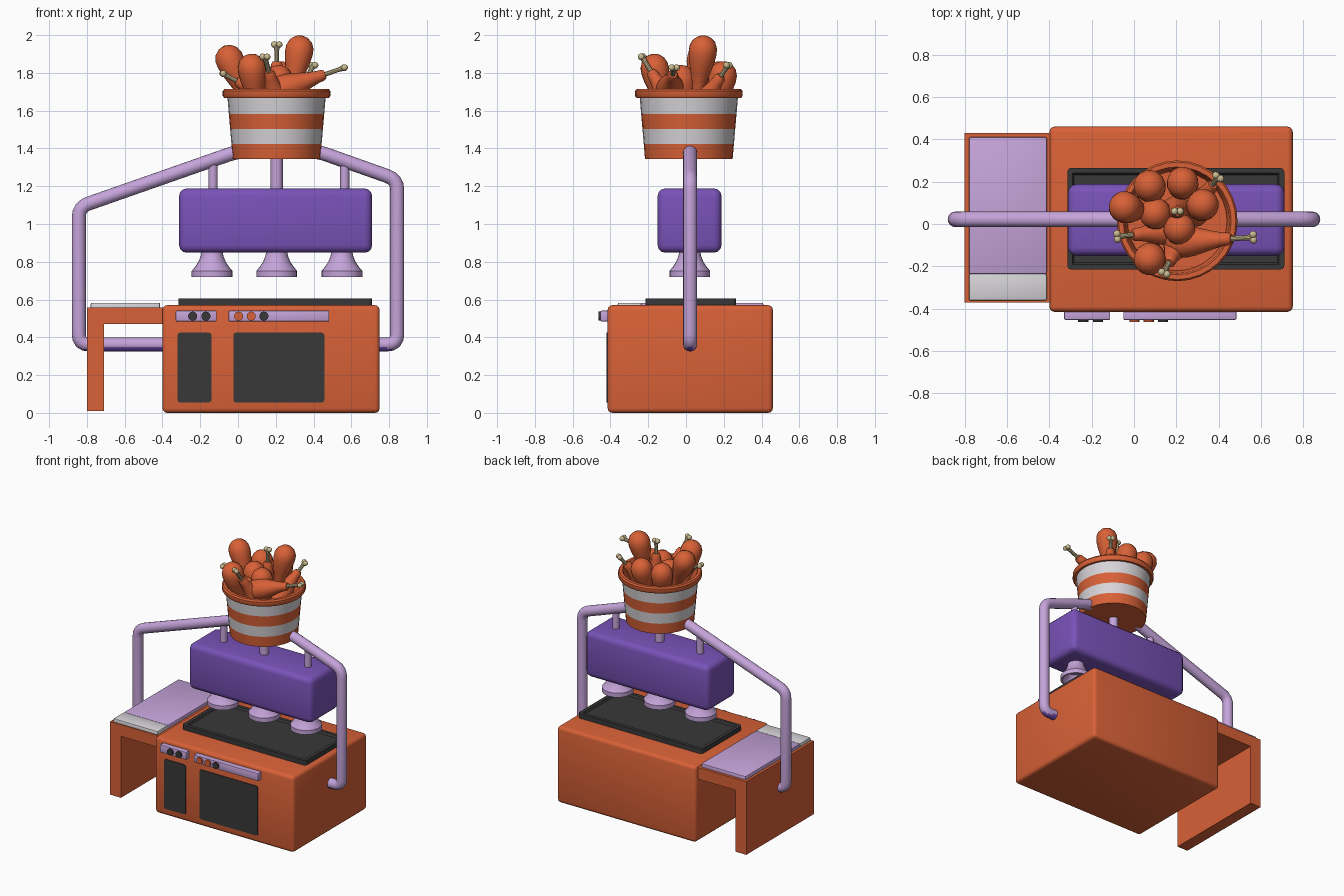
import bpy, bmesh, math
from mathutils import Vector, Matrix

if "Cube" in bpy.data.objects:
    bpy.data.objects.remove(bpy.data.objects["Cube"])


def mat(name, r, g, b):
    m = bpy.data.materials.new(name)
    m.diffuse_color = (r, g, b, 1)
    m.use_nodes = True
    m.node_tree.nodes["Principled BSDF"].inputs["Base Color"].default_value = m.diffuse_color
    return m


ORANGE = mat("orange", 0.69, 0.12, 0.038)
PURPLE = mat("purple", 0.19, 0.085, 0.48)
LILAC = mat("lilac", 0.56, 0.37, 0.70)
BLACK = mat("charcoal", 0.04, 0.04, 0.04)
WHITE = mat("off_white", 0.68, 0.66, 0.68)
BONE = mat("bone", 0.60, 0.50, 0.28)


def finish(bm, name, *mats):
    bmesh.ops.recalc_face_normals(bm, faces=bm.faces)
    me = bpy.data.meshes.new(name)
    bm.to_mesh(me)
    bm.free()
    for m in mats:
        me.materials.append(m)
    ob = bpy.data.objects.new(name, me)
    bpy.context.collection.objects.link(ob)
    return ob


def box_bm(lo, hi):
    bm = bmesh.new()
    bmesh.ops.create_cube(bm, size=1)
    for v in bm.verts:
        v.co = Vector([lo[i] + (hi[i] - lo[i]) * (v.co[i] + 0.5) for i in range(3)])
    return bm


def box(name, lo, hi, m, bevel=0.0, seg=3):
    bm = box_bm(lo, hi)
    if bevel:
        bmesh.ops.bevel(bm, geom=bm.edges[:], offset=bevel, segments=seg, profile=0.5, affect='EDGES')
    return finish(bm, name, m)


def lathe(bm, profile, steps, matrix=Matrix()):
    """Revolve (radius, height) points round z; returns the new faces."""
    vs = [bm.verts.new((r, 0, z)) for r, z in profile]
    es = [bm.edges.new(p) for p in zip(vs, vs[1:])]
    old = set(bm.faces)
    bmesh.ops.spin(bm, geom=vs + es, cent=(0, 0, 0), axis=(0, 0, 1), angle=2 * math.pi,
                   steps=steps, use_merge=True)
    new = [f for f in bm.faces if f not in old]
    verts = list({v for f in new for v in f.verts})
    for v in verts:
        v.co = matrix @ v.co
    bmesh.ops.remove_doubles(bm, verts=verts, dist=1e-5)
    return [f for f in bm.faces if f not in old]


def turned(name, profile, steps, loc, m, rot=Matrix()):
    bm = bmesh.new()
    lathe(bm, profile, steps, Matrix.Translation(loc) @ rot)
    return finish(bm, name, m)


def rod(name, r, z0, z1, loc, m, rot=Matrix()):
    return turned(name, [(0, z0), (r, z0), (r, z1), (0, z1)], 20, loc, m, rot)


# Stove body
box("stove_body", (-0.4, -0.415, 0), (0.75, 0.46, 0.57), ORANGE, 0.025)


# Griddle with recessed plate
bm = box_bm((-0.315, -0.215, 0.56), (0.71, 0.265, 0.605))
bmesh.ops.bevel(bm, geom=[e for e in bm.edges if abs(e.verts[0].co.z - e.verts[1].co.z) > 0.01],
                offset=0.02, segments=3, profile=0.5, affect='EDGES')
bm.normal_update()
top = [f for f in bm.faces if f.normal.z > 0.9]
bmesh.ops.inset_region(bm, faces=top, thickness=0.025)
bmesh.ops.inset_region(bm, faces=top, thickness=0.008, depth=-0.015)
finish(bm, "griddle", BLACK)


# Oven doors: thin plates with rounded corners
def door(name, x0, x1):
    bm = box_bm((x0, -0.42, 0.055), (x1, -0.412, 0.425))
    bmesh.ops.bevel(bm, geom=[e for e in bm.edges if abs(e.verts[0].co.y - e.verts[1].co.y) > 0.005],
                    offset=0.015, segments=3, profile=0.5, affect='EDGES')
    finish(bm, name, BLACK)


door("small_oven_door", -0.32, -0.14)
door("large_oven_door", -0.025, 0.457)

# Control strips and knobs
box("left_control_strip", (-0.33, -0.453, 0.484), (-0.113, -0.40, 0.541), LILAC, 0.005, 2)
box("right_control_strip", (-0.05, -0.453, 0.484), (0.483, -0.40, 0.541), LILAC, 0.005, 2)
for i, (x, m) in enumerate([(-0.24, BLACK), (-0.17, BLACK), (0.003, ORANGE), (0.07, ORANGE), (0.137, BLACK)]):
    rod(f"knob_{i}", 0.024, 0, 0.022, (x, -0.441, 0.512), m, Matrix.Rotation(math.pi / 2, 4, 'X'))

# Side table: L-shaped slab and leg, with counter inlay
bm = bmesh.new()
pts = [(-0.8, 0.01), (-0.71, 0.01), (-0.71, 0.47), (-0.39, 0.47), (-0.39, 0.557), (-0.8, 0.557)]
f = bm.faces.new([bm.verts.new((x, -0.37, z)) for x, z in pts])
ext = bmesh.ops.extrude_face_region(bm, geom=[f])
bmesh.ops.translate(bm, vec=(0, 0.8, 0), verts=[v for v in ext["geom"] if isinstance(v, bmesh.types.BMVert)])
finish(bm, "side_table", ORANGE)
box("counter_front", (-0.78, -0.362, 0.54), (-0.412, -0.235, 0.583), WHITE, 0.008, 2)
box("counter_top", (-0.78, -0.237, 0.54), (-0.412, 0.41, 0.583), LILAC, 0.008, 2)

# Hood box, hangers and nozzles
box("hood_box", (-0.312, -0.15, 0.848), (0.71, 0.188, 1.188), PURPLE, 0.04)
for i, (x, r) in enumerate([(-0.132, 0.024), (0.205, 0.032), (0.565, 0.024)]):
    rod(f"hanger_{i}", r, 1.17, 1.345, (x, 0.02, 0), LILAC)
NOZZLE = [(0, 0.80), (0.05, 0.79), (0.095, 0.72), (0.108, 0.72), (0.108, 0.752), (0.092, 0.77),
          (0.072, 0.80), (0.06, 0.83), (0.055, 0.86), (0, 0.86)]
for i, x in enumerate((-0.137, 0.205, 0.55)):
    turned(f"nozzle_{i}", NOZZLE, 24, (x, 0.02, 0), LILAC)

# Bent frame pipe with rounded corners
corners = [Vector((x, 0.022, z)) for x, z in
           [(-0.38, 0.362), (-0.843, 0.362), (-0.843, 1.09), (0.0, 1.385),
            (0.42, 1.385), (0.843, 1.235), (0.843, 0.362), (0.73, 0.362)]]
path = [corners[0]]
for a, b, c in zip(corners, corners[1:], corners[2:]):
    p, q = b + (a - b).normalized() * 0.055, b + (c - b).normalized() * 0.055
    path += [p.lerp(b, t / 4).lerp(b.lerp(q, t / 4), t / 4) for t in range(5)]
path.append(corners[-1])
bm = bmesh.new()
rings = []
for i, p in enumerate(path):
    d = (path[min(i + 1, len(path) - 1)] - path[max(i - 1, 0)]).normalized()
    side = d.cross(Vector((0, 1, 0)))
    rings.append([bm.verts.new(p + 0.037 * (side * math.cos(a) + Vector((0, math.sin(a), 0))))
                  for a in (2 * math.pi * k / 16 for k in range(16))])
for r, s in zip(rings, rings[1:]):
    for k in range(16):
        bm.faces.new((r[k], r[k - 1], s[k - 1], s[k]))
bm.faces.new(rings[0])
bm.faces.new(rings[-1])
for f in bm.faces:  # underside of the lowest runs is purple
    f.material_index = int(f.calc_center_median().z < 0.342)
finish(bm, "frame_pipe", LILAC, PURPLE)

# Striped bucket with rim
CX, CY = 0.204, 0.015
levels = [1.345, 1.423, 1.502, 1.582, 1.67]
prof = [(0, 1.345)] + [(0.232 + 0.028 * (z - 1.345) / 0.325, z) for z in levels]
prof += [(0.278, 1.668), (0.285, 1.678), (0.285, 1.703), (0.277, 1.714), (0.255, 1.714),
         (0.247, 1.70), (0.235, 1.58), (0, 1.58)]
bm = bmesh.new()
lathe(bm, prof, 32, Matrix.Translation((CX, CY, 0)))
for f in bm.faces:
    c = f.calc_center_median()
    outside = math.hypot(c.x - CX, c.y - CY) > 0.225 and c.z < 1.668
    stripe = 1.423 < c.z < 1.502 or 1.59 < c.z
    f.material_index = int(outside and stripe and f.normal.z > -0.5 and len(f.verts) == 4
                           and max(v.co.z for v in f.verts) < 1.671)
finish(bm, "bucket", ORANGE, WHITE)

# Drumsticks: each runs from the centre of its round end to its bone tip
MEAT = [(0, -0.078), (0.034, -0.069), (0.06, -0.047), (0.074, -0.015), (0.075, 0.02), (0.068, 0.065),
        (0.055, 0.115), (0.041, 0.165), (0.032, 0.21), (0.03, 0.235), (0.022, 0.25), (0, 0.25)]
STICKS = [((-0.045, 0.08, 1.872), (0.09, 0.04, 1.55)), ((0.073, -0.166, 1.825), (0.11, -0.1, 1.5)),
          ((0.325, 0.09, 1.922), (0.27, 0.05, 1.6)), ((0.073, 0.18, 1.785), (0.12, 0.12, 1.45)),
          ((0.23, 0.195, 1.785), (0.22, 0.12, 1.45)), ((0.215, -0.024, 1.765), (0.2, 0, 1.42)),
          ((0.10, 0.05, 1.755), (0.15, 0.02, 1.42)), ((0.225, -0.085, 1.71), (0.575, -0.062, 1.832)),
          ((0.21, -0.03, 1.64), (-0.09, -0.06, 1.802)), ((0.22, -0.06, 1.60), (0.14, -0.238, 1.895)),
          ((0.28, 0.06, 1.59), (0.402, 0.228, 1.85)), ((0.205, 0.06, 1.61), (0.205, 0.06, 1.962))]
for i, (head, tip) in enumerate(STICKS):
    axis = Vector(tip) - Vector(head)
    n = axis.length
    m = Matrix.Translation(head) @ axis.to_track_quat('Z', 'Y').to_matrix().to_4x4()
    bm = bmesh.new()
    lathe(bm, MEAT, 16, m)
    faces = lathe(bm, [(0.014, 0.2), (0.012, n - 0.05), (0.016, n - 0.02), (0, n - 0.01)], 10, m)
    for s in (-1, 1):  # two knuckles at the bone end
        k = bmesh.ops.create_icosphere(bm, subdivisions=2, radius=0.018,
                                       matrix=m @ Matrix.Translation((0.013 * s, 0, n - 0.012)))
        faces += {f for v in k["verts"] for f in v.link_faces}
    for f in faces:
        f.material_index = 1
    finish(bm, f"drumstick_{i}", ORANGE, BONE)

# Smooth curved surfaces, keep hard edges
for ob in bpy.context.collection.objects:
    ob.select_set(True)
    bpy.context.view_layer.objects.active = ob
bpy.ops.object.shade_smooth_by_angle(angle=math.radians(35))
